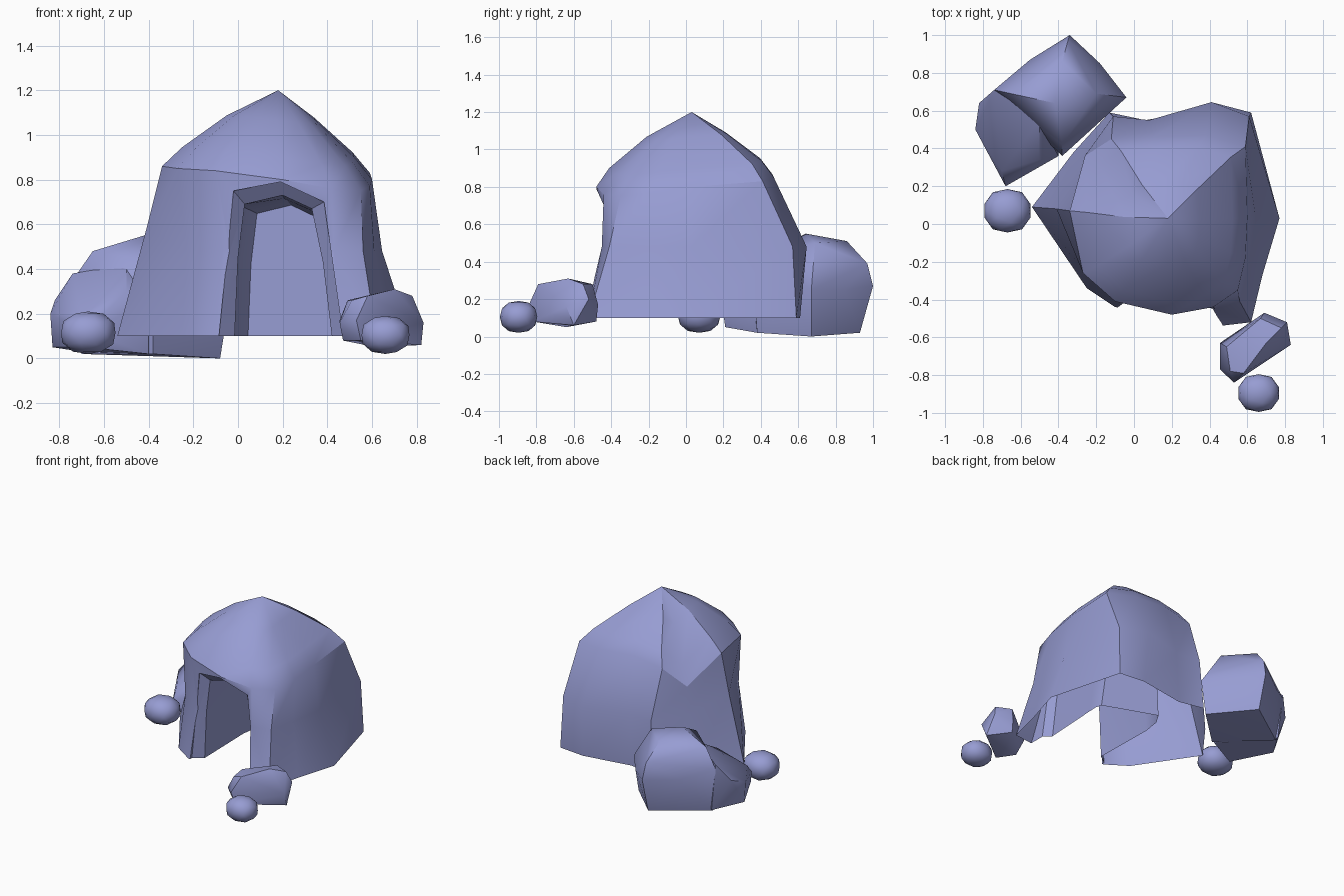
import bpy, bmesh

if "Cube" in bpy.data.objects:
    bpy.data.objects.remove(bpy.data.objects["Cube"])

stone = bpy.data.materials.new("stone")
stone.diffuse_color = (.31, .335, .65, 1)
stone.use_nodes = True
stone.node_tree.nodes["Principled BSDF"].inputs["Base Color"].default_value = stone.diffuse_color

def finish(name, bm, angle=0.6, smooth=True):
    bmesh.ops.recalc_face_normals(bm, faces=bm.faces[:])
    me = bpy.data.meshes.new(name)
    bm.to_mesh(me)
    bm.free()
    me.materials.append(stone)
    ob = bpy.data.objects.new(name, me)
    bpy.context.collection.objects.link(ob)
    if smooth:
        shade(ob, angle)
    return ob

def shade(ob, angle):
    bpy.ops.object.select_all(action='DESELECT')
    ob.select_set(True)
    bpy.context.view_layer.objects.active = ob
    bpy.ops.object.shade_smooth_by_angle(angle=angle)

def loft(bm, rings, apex=None):
    """Bridge equal-sized rings, cap the start, close the end with a cap or a tip."""
    vs = [[bm.verts.new(p) for p in r] for r in rings]
    n = len(vs[0])
    for a, b in zip(vs, vs[1:]):
        for i in range(n):
            j = (i + 1) % n
            bm.faces.new((a[i], a[j], b[j], b[i]))
    bm.faces.new(vs[0])
    if apex:
        tip = bm.verts.new(apex)
        for i in range(n):
            bm.faces.new((vs[-1][i], vs[-1][(i + 1) % n], tip))
    else:
        bm.faces.new(vs[-1])

def hull_rock(name, pts, angle=0.75):
    bm = bmesh.new()
    for p in pts:
        bm.verts.new(p)
    res = bmesh.ops.convex_hull(bm, input=bm.verts[:])
    junk = {v for v in res['geom_interior'] if isinstance(v, bmesh.types.BMVert)}
    bmesh.ops.delete(bm, geom=list(junk), context='VERTS')
    return finish(name, bm, angle)

# Cave body: floor and waist outlines, then a canopy rim that dips at the corners
base = [(.77, .03), (.62, .59), (.42, .61), (.06, .55), (-.13, .59), (-.32, .38), (-.54, .09),
        (-.25, -.34), (-.10, -.44), (.2, -.47), (.45, -.54), (.62, -.52), (.68, -.27)]
mid = [(.645, .03), (.61, .57), (.41, .645), (.08, .55), (-.11, .57), (-.25, .38), (-.41, .08),
       (-.23, -.29), (-.07, -.41), (.2, -.43), (.43, -.45), (.56, -.41), (.61, -.22)]
rim = [(.6, .03, .8), (.59, .41, .83), (.38, .47, .85), (.1, .46, .87), (-.12, .45, .83),
       (-.26, .36, .7), (-.34, .07, .86), (-.27, -.26, .85), (-.1, -.41, .84), (.2, -.48, .8),
       (.42, -.44, .76), (.55, -.35, .75), (.59, -.18, .77)]

def toward_tip(sx, sy, t):
    return [(.16 + (x - .16) * sx, .01 + (y - .01) * sy, z + (1.2 - z) * t) for x, y, z in rim]

mid_ring = [(x, y, .58 if x < -.4 else .48) for x, y in mid]
bm = bmesh.new()
loft(bm, [[(x, y, .1) for x, y in base], mid_ring, rim,
          toward_tip(.82, .86, .25), toward_tip(.42, .45, .67)], apex=(.18, .03, 1.2))
cave = finish("cave_shell", bm, smooth=False)

# Doorway with recessed frame and a rounded hollow chamber
outer = [(-.1, 0), (-.085, .1), (-.05, .45), (-.02, .75), (.19, .79), (.385, .7), (.42, .45), (.47, .1), (.48, 0)]
inner = [(-.02, 0), (-.015, .1), (0, .45), (.03, .69), (.2, .73), (.33, .67), (.38, .43), (.42, .1), (.43, 0)]

def chamber(x0, sx, sz, y0, slope):
    return [(x0 + (x + .02) * sx, y0 - slope * x, z * sz) for x, z in inner]

bm = bmesh.new()
loft(bm, [[(x, -.9, z) for x, z in outer], [(x, -.42, z) for x, z in outer],
          [(x, -.37, z) for x, z in inner],
          chamber(-.03, 1.08, .98, .1, .1), chamber(-.01, 1.04, .97, .23, .25),
          chamber(.04, .9, .94, .31, .33)])
cutter = finish("door_cutter", bm, smooth=False)
cutter.hide_render = True
mod = cave.modifiers.new("door", 'BOOLEAN')
mod.operation = 'DIFFERENCE'
mod.solver = 'EXACT'
mod.object = cutter
bpy.context.view_layer.objects.active = cave
bpy.ops.object.modifier_apply(modifier=mod.name)
bpy.data.objects.remove(cutter, do_unlink=True)

# Leave the underside open between outer and inner walls
bm = bmesh.new()
bm.from_mesh(cave.data)
under = [f for f in bm.faces if all(v.co.z < .101 for v in f.verts)]
bmesh.ops.delete(bm, geom=under, context='FACES')
bm.to_mesh(cave.data)
bm.free()
shade(cave, .55)

# Large boulder behind the cave, in two blocks
hull_rock("boulder_main", [
    (-.34, .93, .02), (-.08, .67, 0), (-.38, .38, .02), (-.7, .68, .02), (-.18, .85, .25), (-.55, .87, .28),
    (-.34, 1, .27), (-.04, .67, .25), (-.38, .36, .3), (-.74, .71, .35),
    (-.35, .97, .39), (-.38, .86, .51), (-.2, .69, .5), (-.38, .42, .43), (-.42, .64, .55), (-.65, .69, .48)])
hull_rock("boulder_ledge", [
    (-.83, .5, .05), (-.68, .21, .05), (-.4, .38, .02), (-.7, .7, .03),
    (-.82, .64, .26), (-.84, .5, .2), (-.68, .2, .12), (-.7, .28, .2),
    (-.4, .36, .25), (-.5, .34, .3), (-.74, .71, .38), (-.5, .55, .42)])

# Medium stone by the front foot
hull_rock("front_stone", [
    (.69, -.47, .17), (.81, -.52, .2), (.83, -.64, .16), (.53, -.84, .17), (.455, -.77, .16), (.455, -.63, .17),
    (.49, -.65, .26), (.67, -.5, .28), (.78, -.55, .28), (.7, -.63, .31), (.58, -.79, .28), (.51, -.78, .26),
    (.69, -.48, .08), (.82, -.6, .06), (.55, -.82, .08), (.47, -.7, .08), (.62, -.64, .05)])

# Small, slightly blocky pebbles
def pebble(name, c, r):
    bm = bmesh.new()
    bmesh.ops.create_icosphere(bm, subdivisions=2, radius=1)
    for v in bm.verts:
        k = sum(abs(a) ** 2.4 for a in v.co) ** (-1 / 2.4)
        v.co = [c[i] + v.co[i] * k * r[i] for i in range(3)]
    finish(name, bm)

pebble("left_pebble", (-.67, .07, .115), (.125, .115, .095))
pebble("front_pebble", (.66, -.895, .105), (.11, .1, .085))
